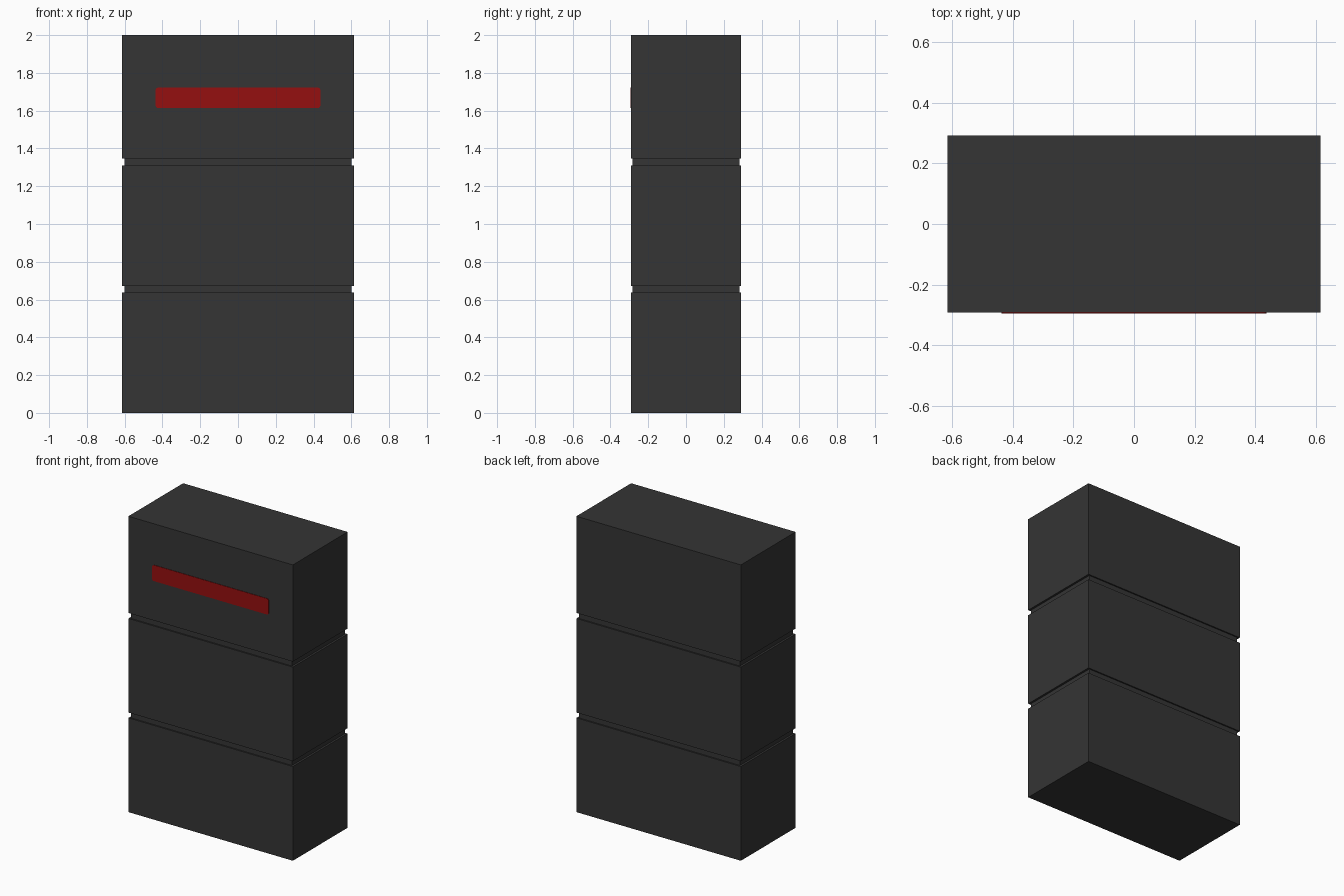
import bpy, bmesh, math

if "Cube" in bpy.data.objects:
    bpy.data.objects.remove(bpy.data.objects["Cube"])


def material(name, rgb):
    m = bpy.data.materials.new(name)
    m.diffuse_color = (*rgb, 1)
    m.use_nodes = True
    m.node_tree.nodes["Principled BSDF"].inputs["Base Color"].default_value = m.diffuse_color
    return m


charcoal = material("charcoal", (0.035, 0.035, 0.035))
red = material("red", (0.3, 0.005, 0.005))


def finish(name, bm, mat):
    bmesh.ops.recalc_face_normals(bm, faces=bm.faces)
    mesh = bpy.data.meshes.new(name)
    bm.to_mesh(mesh)
    bm.free()
    mesh.materials.append(mat)
    obj = bpy.data.objects.new(name, mesh)
    bpy.context.collection.objects.link(obj)


HX, HY, INSET_X, INSET_Y = 0.615, 0.292, 0.014, 0.009
LEVELS = [0, 0.637, 0.673, 1.309, 1.346, 2.0]

# Cabinet: one closed shell with a shallow groove between the drawers
bm = bmesh.new()
rings = []
for i in range(0, 6, 2):
    z0, z1 = LEVELS[i], LEVELS[i + 1]
    for z in (z0, z1):
        rings.append((HX, HY, z))
    if i < 4:
        for z in (z1, LEVELS[i + 2]):
            rings.append((HX - INSET_X, HY - INSET_Y, z))
loops = [[bm.verts.new((sx * x, sy * y, z))
          for sx, sy in ((-1, -1), (1, -1), (1, 1), (-1, 1))]
         for x, y, z in rings]
for a, b in zip(loops, loops[1:]):
    for k in range(4):
        j = (k + 1) % 4
        bm.faces.new((a[k], a[j], b[j], b[k]))
bm.faces.new(loops[0][::-1])
bm.faces.new(loops[-1])
finish("cabinet_body", bm, charcoal)

# Red front strip: thin plate with small rounded corners
bm = bmesh.new()
W, H, R, ZC = 0.436, 0.054, 0.014, 1.668
outline = []
for q, (sx, sz) in enumerate(((1, 1), (-1, 1), (-1, -1), (1, -1))):
    for s in range(5):
        t = (q + s / 4) * math.pi / 2
        outline.append((sx * (W - R) + R * math.cos(t),
                        ZC + sz * (H - R) + R * math.sin(t)))
face = bm.faces.new([bm.verts.new((x, -HY - 0.003, z)) for x, z in outline])
ext = bmesh.ops.extrude_face_region(bm, geom=[face], use_keep_orig=True)
bmesh.ops.translate(bm, vec=(0, 0.004, 0),
                    verts=[v for v in ext["geom"] if isinstance(v, bmesh.types.BMVert)])
finish("front_strip", bm, red)
